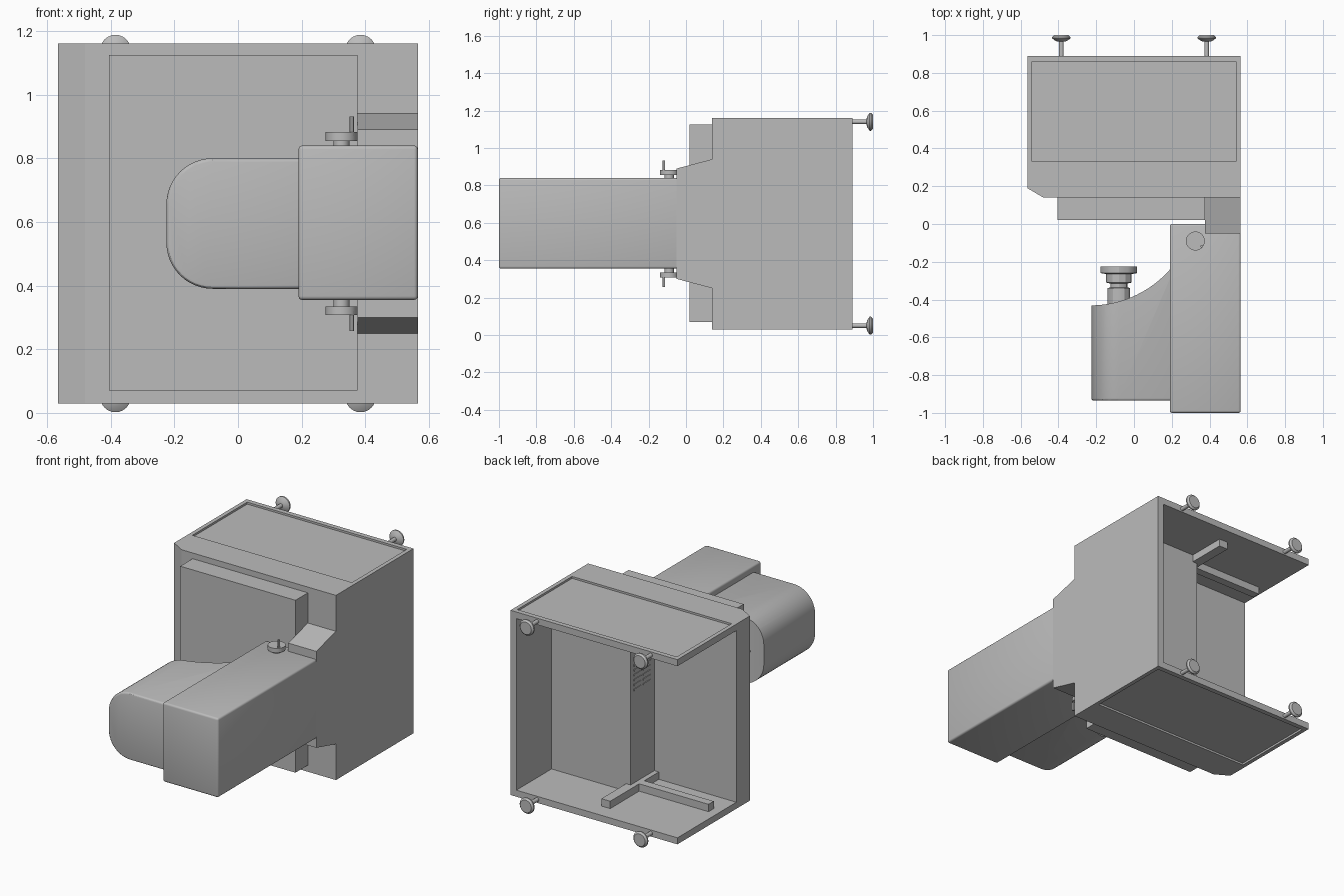
import bpy, bmesh
from math import radians, sin, cos, pi
from mathutils import Matrix, Vector

if "Cube" in bpy.data.objects:
    bpy.data.objects.remove(bpy.data.objects["Cube"], do_unlink=True)

grey = bpy.data.materials.new("plain_grey")
grey.use_nodes = True
grey.diffuse_color = (0.5, 0.5, 0.5, 1)
grey.node_tree.nodes["Principled BSDF"].inputs["Base Color"].default_value = (0.5, 0.5, 0.5, 1)


def finish(name, bm):
    bmesh.ops.recalc_face_normals(bm, faces=bm.faces)
    mesh = bpy.data.meshes.new(name)
    bm.to_mesh(mesh)
    bm.free()
    mesh.materials.append(grey)
    obj = bpy.data.objects.new(name, mesh)
    bpy.context.scene.collection.objects.link(obj)
    return obj


def prism(name, points, axis, low, high):
    """Extrude a 2D outline along an axis; outline axes are the other two in order."""
    def place(p, h):
        c = list(p)
        c.insert("xyz".index(axis), h)
        return c
    bm = bmesh.new()
    face = bm.faces.new([bm.verts.new(place(p, low)) for p in points])
    new = bmesh.ops.extrude_face_region(bm, geom=[face])["geom"]
    shift = Vector(place((0, 0), high - low))
    bmesh.ops.translate(bm, vec=shift, verts=[v for v in new if isinstance(v, bmesh.types.BMVert)])
    return finish(name, bm)


def box(name, x, y, z):
    return prism(name, [(x[0], y[0]), (x[1], y[0]), (x[1], y[1]), (x[0], y[1])], "z", *z)


def lathe(name, profile, centre, axis, sides):
    """Spin (radius, height) pairs around a line parallel to z or y."""
    bm = bmesh.new()
    rings = []
    for r, h in profile:
        rings.append([bm.verts.new((r * cos(2 * pi * i / sides), r * sin(2 * pi * i / sides), h))
                      for i in range(sides)])
    for a, b in zip(rings, rings[1:]):
        for i in range(sides):
            j = (i + 1) % sides
            bm.faces.new((a[i], a[j], b[j], b[i]))
    bm.faces.new(rings[0])
    bm.faces.new(rings[-1])
    if axis == "y":
        bm.transform(Matrix.Rotation(radians(-90), 4, "X"))
    bm.transform(Matrix.Translation(centre))
    return finish(name, bm)


def bake(obj):
    bpy.context.view_layer.update()
    deps = bpy.context.evaluated_depsgraph_get()
    mesh = bpy.data.meshes.new_from_object(obj.evaluated_get(deps))
    obj.modifiers.clear()
    obj.data = mesh


def cut(obj, cutters):
    for c in cutters:
        mod = obj.modifiers.new("cut", "BOOLEAN")
        mod.operation, mod.solver, mod.object = "DIFFERENCE", "EXACT", c
    bake(obj)
    for c in cutters:
        bpy.data.objects.remove(c, do_unlink=True)


def bevel(obj, width):
    mod = obj.modifiers.new("round", "BEVEL")
    mod.width, mod.segments, mod.angle_limit = width, 3, radians(40)
    bake(obj)


def smooth(obj):
    obj.data.shade_smooth()
    obj.data.set_sharp_from_angle(angle=radians(30))


MID = 0.595  # height of the mirror plane


def flip(z):
    return 2 * MID - z


# Cabinet, open at the back and at one side, with shallow recesses above and below
cabinet = prism("cabinet", [(-0.48, 0.14), (0.565, 0.14), (0.565, 0.89),
                            (-0.565, 0.89), (-0.565, 0.19)], "z", 0.03, 1.16)
cavity = prism("cavity_cutter", [(0.525, 1.1), (0.525, 0.55), (-0.01, 0.55),
                                 (-0.01, 0.32), (-0.8, 0.32), (-0.8, 1.1)], "z", 0.07, 1.12)
recesses = [box("recess_cutter", (-0.54, 0.54), (0.33, 0.86), z)
            for z in ((1.148, 1.3), (-0.1, 0.042))]
cut(cabinet, [cavity] + recesses)

# Front panel and tapered neck
box("front_panel", (-0.405, 0.375), (0.02, 0.145), (0.07, 1.125))
prism("neck", [(0.14, 0.94), (-0.05, 0.89), (-0.05, 0.30), (0.14, 0.25)], "x", 0.375, 0.565)

# Long arm box
arm = box("arm_box", (0.19, 0.565), (-1.0, 0.0), (0.355, 0.84))
bevel(arm, 0.012)
smooth(arm)

# Round-ended housing with a scooped back
outline = [(0.25, 0.39), (0.25, 0.80)]
for centre_z, start in ((0.655, 90), (0.535, 180)):
    for i in range(13):
        a = radians(start + 7.5 * i)
        outline.append((-0.08 + 0.145 * cos(a), centre_z + 0.145 * sin(a)))
housing = prism("round_housing", outline, "y", -0.935, -0.1)
bevel(housing, 0.012)
scoop = lathe("scoop_cutter", [(0.56, 0.2), (0.56, 1.0)], (-0.23, 0.129, 0), "z", 96)
cut(housing, [scoop])
smooth(housing)

# Stepped knob standing in the scoop
smooth(lathe("stepped_knob", [(0.06, -0.45), (0.06, -0.34), (0.045, -0.335), (0.045, -0.315),
                              (0.068, -0.31), (0.068, -0.265), (0.097, -0.26), (0.097, -0.225)],
             (-0.08, 0, MID), "y", 12))

# Tilt knobs with pins, above and below the arm
for side, f in (("upper", lambda z: z), ("lower", flip)):
    smooth(lathe(side + "_tilt_knob", [(0.025, f(0.83)), (0.025, f(0.855)),
                                       (0.05, f(0.855)), (0.05, f(0.882))],
                 (0.325, -0.09, 0), "z", 32))
    smooth(lathe(side + "_knob_pin", [(0.007, f(0.87)), (0.007, f(0.932))],
                 (0.358, -0.118, 0), "z", 12))
    # Rails inside the cabinet
    rail_z = sorted((f(1.125), f(1.075)))
    box(side + "_long_rail", (-0.04, 0.02), (0.31, 0.79), rail_z)
    box(side + "_cross_rail", (-0.51, -0.03), (0.46, 0.51), rail_z)

# Vent slits on the inner step
for row in range(6):
    for y in (0.36, 0.45):
        z = 0.68 + row * 0.03
        box("vent_slit", (-0.014, -0.008), (y, y + 0.07), (z, z + 0.01))

# Four mushroom feet on the back
for x in (-0.385, 0.385):
    for z in (0.05, 1.14):
        smooth(lathe("back_foot", [(0.012, 0.86), (0.012, 0.965), (0.028, 0.968), (0.048, 0.982),
                                   (0.048, 0.99), (0.038, 1.0)], (x, 0, z), "y", 24))
